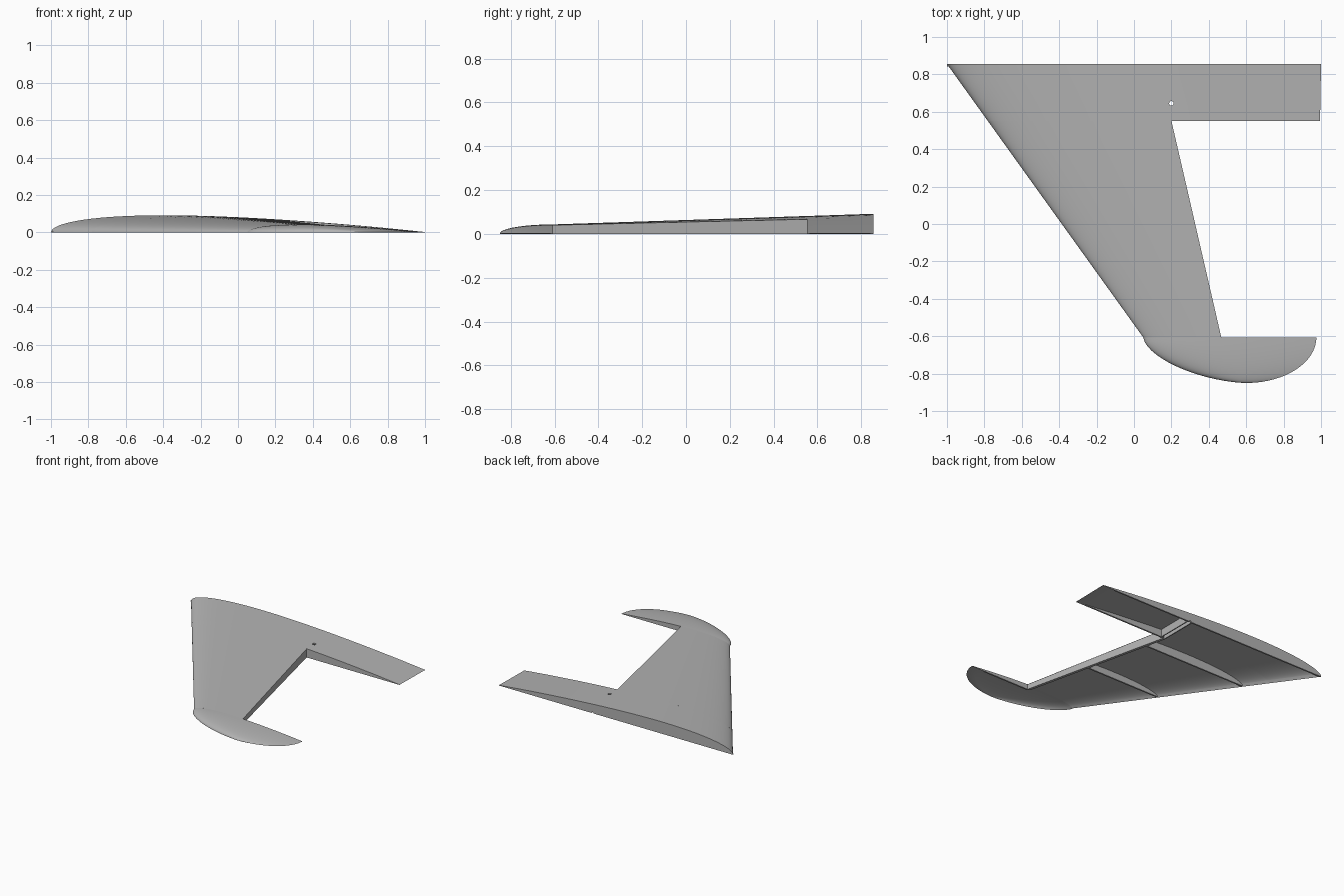
import bpy, bmesh, math

if "Cube" in bpy.data.objects:
    bpy.data.objects.remove(bpy.data.objects["Cube"])

ROOT, AFT, TIP, END = 0.855, 0.552, -0.607, -0.85   # spanwise stations (y)
SKIN = 0.009

grey = bpy.data.materials.new("matte_grey")
grey.diffuse_color = (0.45, 0.45, 0.45, 1)
grey.use_nodes = True
grey.node_tree.nodes["Principled BSDF"].inputs["Base Color"].default_value = grey.diffuse_color


def lead(y):
    """Leading edge x, swept then rounded at the tip."""
    if y >= TIP:
        return -1 + (ROOT - y) * 1.05 / (ROOT - TIP)
    s = (TIP - y) / (TIP - END)
    return 0.6 - 0.55 * max(0, 1 - s ** 1.65) ** (1 / 1.65)


def trail(y):
    """Trailing edge x."""
    if y >= TIP:
        return 1 - (ROOT - y) * 0.025 / (ROOT - TIP)
    s = (TIP - y) / (TIP - END)
    return 0.6 + 0.375 * math.sqrt(max(0, 1 - s * s))


def hinge(y):
    """Front edge of the control surface cutout."""
    return 0.2 + (AFT - y) * 0.267 / (AFT - TIP)


def height(x, y):
    """Flat-bottomed airfoil height."""
    u = min(1, max(0, (x - lead(y)) / (trail(y) - lead(y))))
    f = 2.969 * math.sqrt(u) - 1.26 * u - 3.516 * u**2 + 2.843 * u**3 - 1.036 * u**4
    if y >= TIP:
        peak = 0.0425 + (y - TIP) * 0.0485 / (ROOT - TIP)
    else:
        peak = 0.0425 * math.sqrt(max(0, 1 - ((TIP - y) / (TIP - END)) ** 2))
    return max(0.0, f * peak) + 0.002 * u


def finish(name, bm):
    bmesh.ops.recalc_face_normals(bm, faces=bm.faces)
    me = bpy.data.meshes.new(name)
    bm.to_mesh(me)
    bm.free()
    me.materials.append(grey)
    ob = bpy.data.objects.new(name, me)
    bpy.context.collection.objects.link(ob)
    bpy.ops.object.select_all(action='DESELECT')
    ob.select_set(True)
    bpy.context.view_layer.objects.active = ob
    bpy.ops.object.shade_smooth_by_angle(angle=math.radians(30))
    return ob


def skin(name, ys, x1f, n=40):
    """Curved shell, open underneath, with a closed rim."""
    bm = bmesh.new()
    outer, inner = [], []
    for y in ys:
        a, b = lead(y), x1f(y)
        lip = min(0.02, 0.1 * (b - a))
        ro, ri = [], []
        for i in range(n + 1):
            t = (i / n) ** 2 * (1 - i / n) + (i / n) * (i / n)   # denser at the nose
            x = a + (b - a) * t
            ro.append(bm.verts.new((x, y, height(x, y))))
            x = a + lip + (b - a - 2 * lip) * t
            ri.append(bm.verts.new((x, y, max(0, height(x, y) - SKIN))))
        outer.append(ro)
        inner.append(ri)
    m = len(ys) - 1
    for j in range(m):
        for g in (outer, inner):
            for i in range(n):
                bm.faces.new((g[j][i], g[j][i + 1], g[j + 1][i + 1], g[j + 1][i]))
        for i in (0, n):
            bm.faces.new((outer[j][i], outer[j + 1][i], inner[j + 1][i], inner[j][i]))
    for j in (0, m):
        for i in range(n):
            bm.faces.new((outer[j][i], outer[j][i + 1], inner[j][i + 1], inner[j][i]))
    return finish(name, bm)


def web(name, p, q, off, n=32):
    """Upright plate from p to q under the skin, thickened by the offset."""
    bm = bmesh.new()
    rows = []
    for i in range(n + 1):
        t = (i / n) ** 1.5
        x, y = p[0] + (q[0] - p[0]) * t, p[1] + (q[1] - p[1]) * t
        row = []
        for k in (0, 1):
            X, Y = x + off[0] * k, y + off[1] * k
            row += [bm.verts.new((X, Y, 0)), bm.verts.new((X, Y, max(0.001, height(X, Y) - 0.001)))]
        rows.append(row)
    for r, s in zip(rows, rows[1:]):
        for a, b in ((0, 1), (1, 3), (3, 2), (2, 0)):
            bm.faces.new((r[a], r[b], s[b], s[a]))
    for r in (rows[0], rows[-1]):
        bm.faces.new((r[0], r[1], r[3], r[2]))
    return finish(name, bm)


def cut(ob, name, radius, depth, loc, rot=(0, 0, 0)):
    """Round hole through a part."""
    bpy.ops.mesh.primitive_cylinder_add(vertices=20, radius=radius, depth=depth, location=loc, rotation=rot)
    c = bpy.context.object
    c.name = name
    c.hide_render = True
    c.display_type = 'WIRE'
    mod = ob.modifiers.new("hole", 'BOOLEAN')
    mod.object, mod.operation, mod.solver = c, 'DIFFERENCE', 'EXACT'
    bpy.context.view_layer.objects.active = ob
    bpy.ops.object.modifier_apply(modifier="hole")
    bpy.data.objects.remove(c)


def span(a, b, n):
    return [a + (b - a) * i / n for i in range(n + 1)]


# skins: root bay, middle bay ahead of the cutout, rounded tip
root_skin = skin("root_skin", span(ROOT, AFT, 4), trail)
cut(root_skin, "cable_hole_cutter", 0.012, 0.4, (0.2, 0.645, 0))
skin("middle_skin", span(AFT, TIP, 12), hinge)
tip_ys = [TIP + (END - TIP) * math.sin(math.pi / 2 * i / 16 * 0.98) for i in range(17)]
skin("tip_skin", tip_ys, trail)

# ribs
root_rib = web("root_rib", (lead(ROOT) + 0.001, ROOT), (trail(ROOT), ROOT), (0, -0.012))
cut(root_rib, "cable_notch_cutter", 0.01, 0.1, (0.2, ROOT, 0), (math.pi / 2, 0, 0))
for i, y in enumerate((0.4, -0.1)):
    web(f"middle_rib_{i + 1}", (lead(y) + 0.015, y), (hinge(y) - 0.005, y), (0, -0.012))
web("cutout_root_wall", (0.2, AFT), (trail(AFT), AFT), (0, 0.012))
web("cutout_tip_wall", (hinge(TIP), TIP), (trail(TIP), TIP), (0, -0.012))

# spar along the cutout and the cable channel leading to the root
web("rear_spar", (hinge(AFT), AFT), (hinge(TIP), TIP), (-0.022, 0))
for i, x in enumerate((0.178, 0.214)):
    web(f"channel_wall_{i + 1}", (x, AFT), (x, ROOT - 0.012), (0.008, 0))
